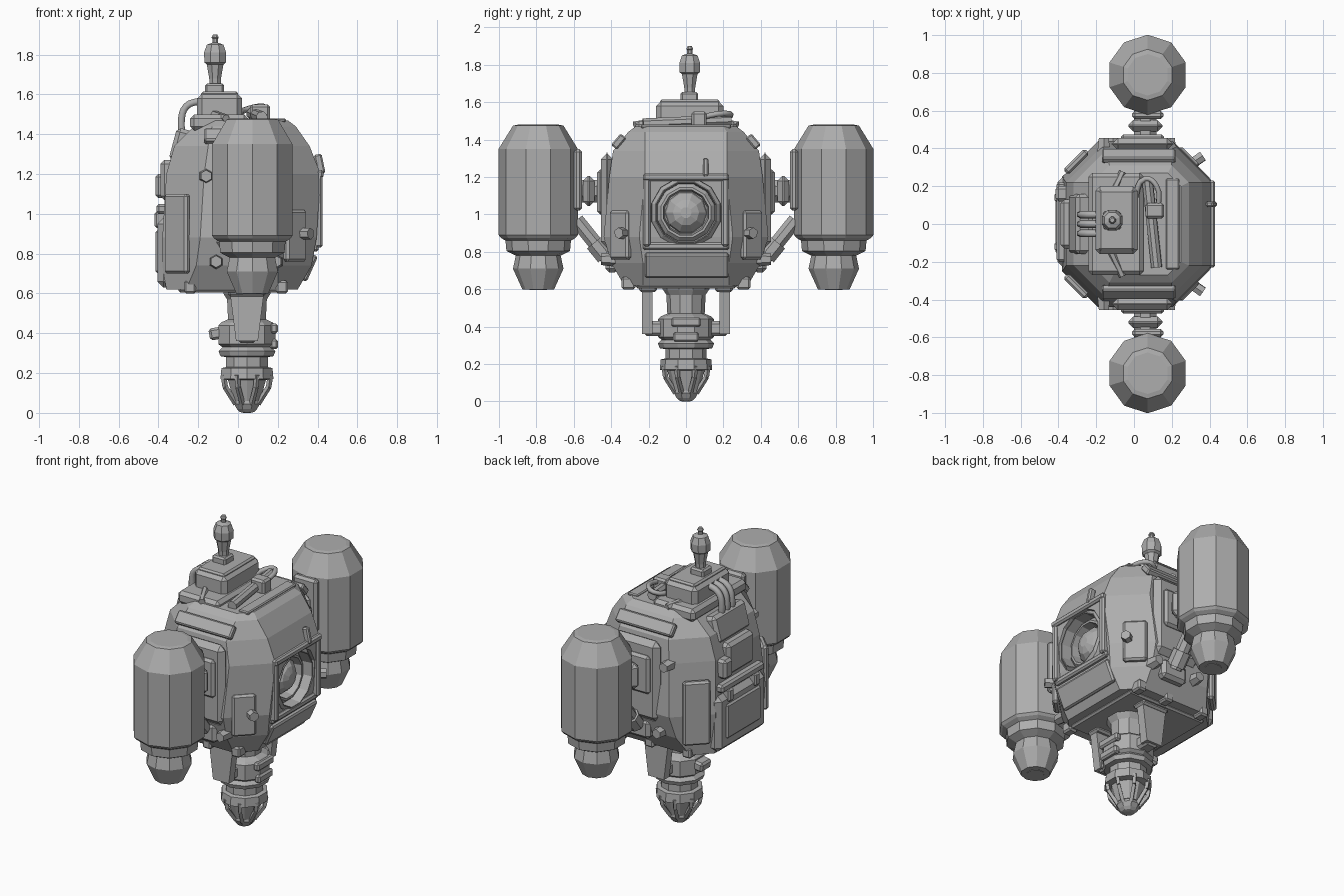
import bpy, bmesh, math
from mathutils import Vector, Matrix

GREY = bpy.data.materials.new("hull grey")
GREY.diffuse_color = (0.42, 0.42, 0.42, 1)


def finish(name, bm):
    bmesh.ops.recalc_face_normals(bm, faces=bm.faces)
    me = bpy.data.meshes.new(name)
    bm.to_mesh(me)
    bm.free()
    me.materials.append(GREY)
    ob = bpy.data.objects.new(name, me)
    bpy.context.collection.objects.link(ob)
    return ob


def loft(name, rings, mat=Matrix()):
    """Skin a list of equal-length point rings and cap both ends."""
    bm = bmesh.new()
    vs = [[bm.verts.new(mat @ Vector(p)) for p in r] for r in rings]
    n = len(vs[0])
    for a, b in zip(vs, vs[1:]):
        for i in range(n):
            j = (i + 1) % n
            bm.faces.new((a[i], a[j], b[j], b[i]))
    bm.faces.new(vs[0][::-1])
    bm.faces.new(vs[-1])
    return finish(name, bm)


def lathe(name, prof, loc, n=10, axis=(0, 0, 1), turn=0.5):
    """Faceted turned part; prof is (radius, height along axis)."""
    mat = Matrix.Translation(loc) @ Vector((0, 0, 1)).rotation_difference(Vector(axis)).to_matrix().to_4x4()
    ang = [2 * math.pi * (i + turn) / n for i in range(n)]
    return loft(name, [[(r * math.cos(a), r * math.sin(a), h) for a in ang] for r, h in prof], mat)


def box(name, x, y, z, bevel=0.015, tilt=(0, 0, 0)):
    """Bevelled block from min/max ranges, optionally tilted about its centre."""
    bm = bmesh.new()
    bmesh.ops.create_cube(bm, size=1)
    bmesh.ops.scale(bm, vec=(x[1] - x[0], y[1] - y[0], z[1] - z[0]), verts=bm.verts)
    if bevel:
        bmesh.ops.bevel(bm, geom=bm.edges[:], offset=bevel, segments=1, affect='EDGES')
    for a, ax in zip(tilt, 'XYZ'):
        bmesh.ops.rotate(bm, matrix=Matrix.Rotation(math.radians(a), 3, ax), verts=bm.verts)
    bmesh.ops.translate(bm, vec=(sum(x) / 2, sum(y) / 2, sum(z) / 2), verts=bm.verts)
    return finish(name, bm)


def rod(name, a, b, r, n=8, r2=None):
    d = Vector(b) - Vector(a)
    return lathe(name, [(r, 0), (r2 or r, d.length)], a, n, d.normalized())


def hose(name, pts, r):
    cu = bpy.data.curves.new(name, 'CURVE')
    cu.dimensions = '3D'
    cu.bevel_depth, cu.bevel_resolution, cu.resolution_u = r, 1, 4
    sp = cu.splines.new('BEZIER')
    sp.bezier_points.add(len(pts) - 1)
    for bp, p in zip(sp.bezier_points, pts):
        bp.co = p
        bp.handle_left_type = bp.handle_right_type = 'AUTO'
    cu.materials.append(GREY)
    bpy.context.collection.objects.link(bpy.data.objects.new(name, cu))


# Main hull: stacked chamfered rectangles (z, x min, x max, y half, chamfer)
def ring(z, a, b, h, c):
    return [(a + c, -h, z), (b - c, -h, z), (b, -h + c, z), (b, h - c, z),
            (b - c, h, z), (a + c, h, z), (a, h - c, z), (a, -h + c, z)]


hull = loft("hull", [ring(*r) for r in (
    (0.62, -0.36, 0.30, 0.33, 0.10), (0.74, -0.38, 0.37, 0.40, 0.17),
    (0.88, -0.38, 0.395, 0.44, 0.19), (1.20, -0.36, 0.415, 0.41, 0.19),
    (1.34, -0.32, 0.36, 0.39, 0.17), (1.44, -0.22, 0.29, 0.31, 0.09),
    (1.47, -0.18, 0.25, 0.27, 0.07))])

# Eye socket cut into the +x face
socket = lathe("socket_cutter", [(0.185, 0), (0.20, 0.3)], (0.30, 0, 1.01), 12, (1, 0, 0))
socket.hide_render = True
socket.hide_viewport = True
cut = hull.modifiers.new("socket", 'BOOLEAN')
cut.operation, cut.object, cut.solver = 'DIFFERENCE', socket, 'EXACT'

# Eye: hollow rim ring, inner ring and dome
def hollow(name, ri, ro, x0, x1, n):
    return lathe(name, [(ri, x0), (ro, x0), (ro, x1 - 0.02), (ro - 0.02, x1), (ri + 0.01, x1), (ri, x0 + 0.001)],
                 (0, 0, 1.01), n, (1, 0, 0))


hollow("eye_rim", 0.155, 0.19, 0.29, 0.405, 12)
hollow("eye_inner_ring", 0.115, 0.158, 0.29, 0.36, 12)
lathe("eye_dome", [(0.115, 0), (0.105, 0.035), (0.07, 0.07), (0.03, 0.085)], (0.29, 0, 1.01), 10, (1, 0, 0))
for s in (-1, 1):
    box("eye_frame_side", (0.37, 0.425), (s * 0.21 - 0.02, s * 0.21 + 0.02), (0.83, 1.20), 0.01)
box("eye_frame_top", (0.37, 0.43), (-0.23, 0.23), (1.18, 1.22), 0.01)
box("eye_frame_bottom", (0.35, 0.405), (-0.23, 0.23), (0.81, 0.85), 0.01)
box("chin_plate", (0.335, 0.375), (-0.22, 0.23), (0.66, 0.80), 0.01, (0, 24, 0))
box("brow_latch", (0.39, 0.43), (0.09, 0.12), (1.20, 1.30), 0.008, (0, -12, 0))

# Engine pods with their mounts, mirrored front and back
POD = [(0.085, 0.60), (0.135, 0.71), (0.12, 0.78), (0.17, 0.805), (0.175, 0.86), (0.20, 0.875),
       (0.212, 0.89), (0.212, 1.35), (0.135, 1.475), (0.11, 1.48)]
for s in (-1, 1):
    lathe("engine_pod", POD, (0.072, s * 0.79, 0), 10)
    lathe("nozzle_hub", [(0.05, 0.585), (0.05, 0.61)], (0.072, s * 0.79, 0.012), 8)
    yr = lambda a, b: (min(s * a, s * b), max(s * a, s * b))
    box("shoulder_plate", (-0.12, 0.21), yr(0.39, 0.455), (0.82, 1.33), 0.035)
    box("shoulder_inset", (-0.07, 0.16), yr(0.44, 0.475), (1.0, 1.24), 0.015)
    box("pod_mount", (-0.01, 0.155), yr(0.555, 0.60), (1.02, 1.35), 0.015)
    rod("pod_axle", (0.06, s * 0.42, 1.125), (0.06, s * 0.62, 1.125), 0.065, 8)
    box("axle_collar", (-0.03, 0.15), yr(0.49, 0.55), (1.045, 1.205), 0.025)
    rod("diagonal_strut", (0.05, s * 0.585, 0.97), (0.05, s * 0.42, 0.765), 0.042, 8)
    rod("strut_sleeve", (0.05, s * 0.49, 0.85), (0.05, s * 0.43, 0.776), 0.055, 8)
    box("strut_foot", (-0.04, 0.14), yr(0.36, 0.43), (0.69, 0.81), 0.02)
    # Bolts and corner knobs on this side
    for x, z in ((-0.16, 1.19), (-0.11, 0.76), (0.19, 0.76)):
        rod("side_bolt", (x, s * 0.36, z), (x, s * 0.455, z), 0.042, 6, 0.03)
    rod("corner_bolt", (0.28, s * 0.30, 0.90), (0.365, s * 0.36, 0.90), 0.03, 6)
    box("corner_plate", (0.265, 0.305), yr(0.28, 0.42), (0.76, 1.02), 0.012, (0, 0, -s * 45 + s * 90))
    box("rear_corner_plate", (-0.325, -0.285), yr(0.25, 0.41), (0.70, 1.10), 0.012, (0, 0, s * -45))
    for x in (-0.24, 0.02, 0.22):
        box("hull_base_lug", (x - 0.03, x + 0.03), yr(0.27, 0.345), (0.60, 0.665), 0.01)
    # Hanging braces beside the lower stack
    lo, hi = s * 0.18, s * 0.235
    loft("brace_arm", [[(cx - w, lo, z), (cx + w, lo, z), (cx + w, hi, z), (cx - w, hi, z)]
                       for z, cx, w in ((0.36, 0.045, 0.055), (0.40, 0.045, 0.06), (0.64, 0.045, 0.09))])
    box("brace_foot", (0.0, 0.09), yr(0.12, 0.225), (0.35, 0.43), 0.015)
    box("brace_hinge", (-0.05, 0.14), yr(0.155, 0.25), (0.585, 0.64), 0.012)

# Lower turned stack
C = (0.045, 0, 0)
lathe("lower_stack", [(0.125, 0.64), (0.125, 0.60), (0.105, 0.57), (0.10, 0.47), (0.135, 0.455), (0.15, 0.44),
                      (0.15, 0.345), (0.13, 0.33), (0.15, 0.31), (0.14, 0.285), (0.11, 0.28), (0.11, 0.23),
                      (0.135, 0.225), (0.14, 0.17), (0.10, 0.165), (0.07, 0.06)], C, 10)
box("stack_block", (-0.145, -0.06), (-0.05, 0.05), (0.37, 0.43), 0.012, (0, -10, 0))
box("stack_vent", (0.16, 0.20), (-0.07, 0.07), (0.32, 0.37), 0.01)
box("stack_vent_hood", (0.16, 0.20), (-0.08, 0.08), (0.40, 0.45), 0.01)
lathe("tip", [(0.065, 0.07), (0.07, 0.045), (0.055, 0.02), (0.04, 0.005), (0.02, 0.0)], C, 8)
for i in range(8):
    a = 2 * math.pi * (i + 0.5) / 8
    p = [(0.045 + r * math.cos(a), r * math.sin(a), z) for r, z in ((0.128, 0.19), (0.118, 0.13), (0.06, 0.045))]
    rod("cage_bar", p[0], p[1], 0.014, 4)
    rod("cage_bar_lower", p[1], p[2], 0.014, 4)

# Roof: deck slab, raised housing and antenna
box("roof_deck", (-0.24, 0.05), (-0.27, 0.27), (1.42, 1.50), 0.02)
box("roof_housing", (-0.205, 0.02), (-0.16, 0.20), (1.46, 1.605), 0.025)
box("housing_lid", (-0.185, 0.0), (-0.14, 0.18), (1.59, 1.615), 0.01)
box("antenna_base", (-0.165, -0.07), (-0.03, 0.065), (1.59, 1.655), 0.01)
lathe("antenna", [(0.03, 1.64), (0.032, 1.68), (0.045, 1.75), (0.058, 1.76), (0.06, 1.81), (0.045, 1.85),
                  (0.015, 1.86), (0.015, 1.88), (0.02, 1.885), (0.012, 1.90)], (-0.115, 0.02, 0), 8)
# Roof pipe with clamp
rod("roof_pipe", (0.12, -0.23, 1.485), (0.07, 0.24, 1.505), 0.03, 8)
box("pipe_clamp", (0.06, 0.16), (0.03, 0.11), (1.46, 1.55), 0.012)
hose("roof_cable", [(0.0, 0.12, 1.50), (0.06, 0.24, 1.53), (0.12, 0.2, 1.54), (0.13, 0.08, 1.52)], 0.015)
for y in (-0.25, 0.25):
    rod("roof_rod", (-0.12, y * 0.6, 1.50), (-0.06, y * 1.1, 1.48), 0.02, 6)
box("roof_edge_plate", (0.17, 0.24), (-0.24, 0.24), (1.46, 1.48), 0.006)

# Rear face: sloped upper hatch, equipment box, lower pannier
box("rear_hatch", (-0.33, -0.19), (-0.16, 0.16), (1.25, 1.42), 0.02, (0, 15, 0))
box("rear_unit", (-0.39, -0.28), (-0.13, 0.13), (1.07, 1.27), 0.02)
box("rear_unit_ear", (-0.415, -0.31), (0.12, 0.20), (1.08, 1.20), 0.015)
box("rear_shelf", (-0.41, -0.30), (-0.20, 0.22), (1.0, 1.05), 0.012)
box("pannier", (-0.405, -0.30), (-0.23, 0.25), (0.63, 0.98), 0.03)
box("pannier_panel", (-0.415, -0.38), (-0.16, 0.18), (0.70, 0.92), 0.012)
for y in (-0.12, 0.14):
    box("pannier_latch", (-0.42, -0.36), (y - 0.025, y + 0.025), (0.93, 1.01), 0.01)
for y in (-0.05, 0.0, 0.05):
    hose("rear_hose", [(-0.18, y, 1.57), (-0.26, y, 1.54), (-0.285, y, 1.46), (-0.27, y, 1.36)], 0.02)

# Slim seams on the front corner and roof shoulder
for y in (-0.36, 0.36):
    box("shoulder_seam", (-0.17, 0.22), (y - 0.04, y + 0.04), (1.37, 1.41), 0.008, (-50 if y > 0 else 50, 0, 0))
box("belly_plate", (-0.30, 0.25), (-0.27, 0.27), (0.605, 0.63), 0.01)
